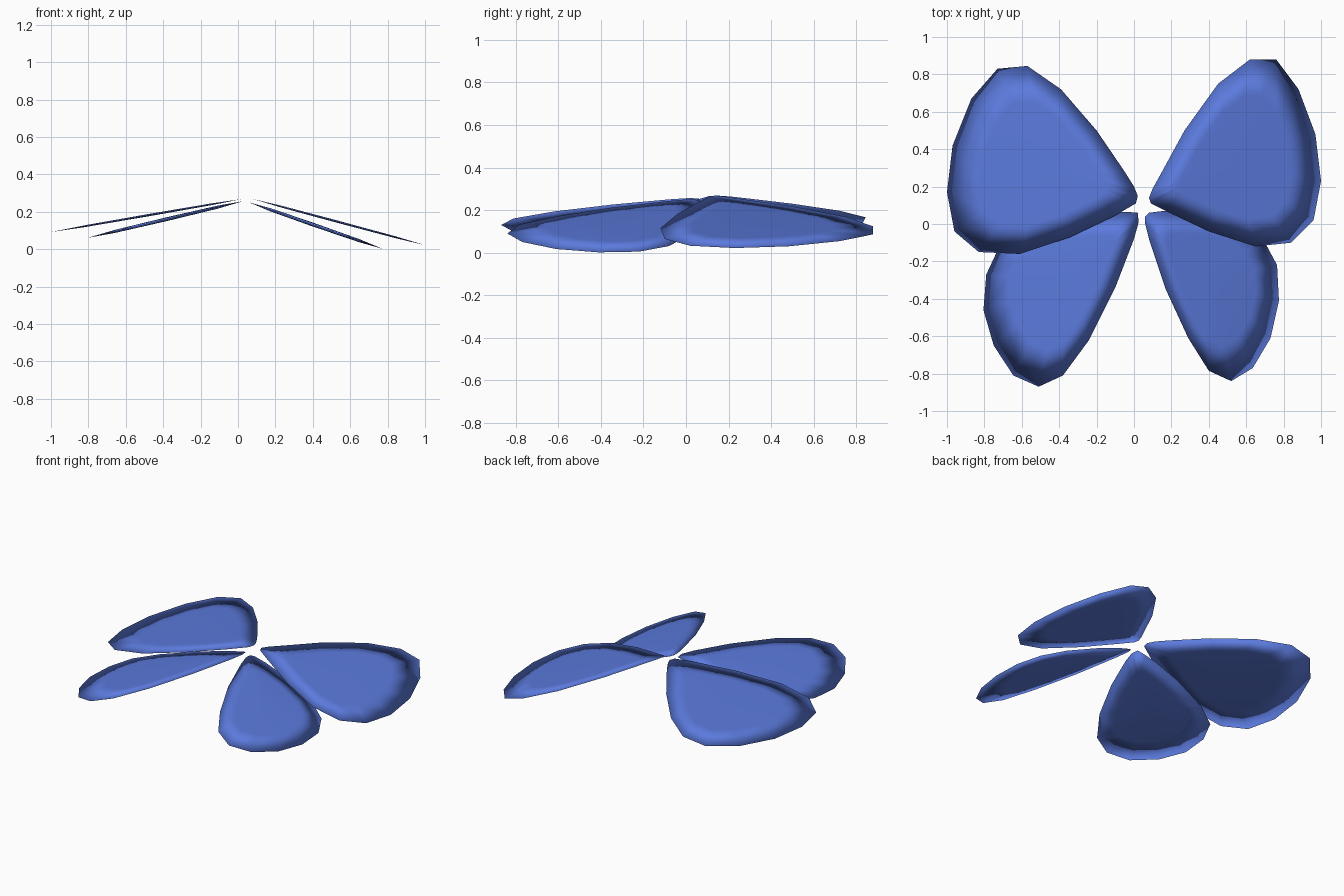
import bpy, bmesh
from mathutils import Vector

blue = bpy.data.materials.new("wing blue")
blue.diffuse_color = (0.105, 0.195, 0.72, 1)


def wing(name, outline, root_z, slope, thickness):
    """Thin lens-shaped petal on a sloping plane; outline starts at the root."""
    root_x = outline[0][0]
    side = 1 if outline[8][0] > 0 else -1
    normal = Vector((side * slope, 0, 1)).normalized()
    rim_pts = [Vector((x, y, root_z - slope * side * (x - root_x))) for x, y in outline]
    centre = sum(rim_pts, Vector()) / len(rim_pts)
    bm = bmesh.new()
    rim = [bm.verts.new(p) for p in rim_pts]
    n = len(rim)
    # Upper and lower skins share the rim, so the edge shades as rounded
    for sign in (1, -1):
        off = normal * (sign * thickness / 2)
        inner = [bm.verts.new(centre.lerp(p, 0.66) + off * 0.8) for p in rim_pts]
        mid = bm.verts.new(centre + off)
        for i in range(n):
            j = (i + 1) % n
            bm.faces.new((rim[i], rim[j], inner[j], inner[i]))
            bm.faces.new((inner[i], inner[j], mid))
    bmesh.ops.recalc_face_normals(bm, faces=bm.faces)
    for f in bm.faces:
        f.smooth = True
    mesh = bpy.data.meshes.new(name)
    bm.to_mesh(mesh)
    bm.free()
    mesh.materials.append(blue)
    bpy.context.collection.objects.link(bpy.data.objects.new(name, mesh))


# Fore wings
wing("right_fore_wing", [
    (0.08, 0.14), (0.10, 0.19), (0.15, 0.28), (0.27, 0.50), (0.45, 0.75), (0.62, 0.88),
    (0.76, 0.88), (0.88, 0.72), (0.97, 0.48), (1.00, 0.23), (0.96, 0.02), (0.84, -0.10),
    (0.65, -0.12), (0.40, -0.04), (0.19, 0.06), (0.09, 0.11)], 0.268, 0.268, 0.012)
wing("left_fore_wing", [
    (0.02, 0.15), (0.00, 0.20), (-0.05, 0.28), (-0.20, 0.50), (-0.39, 0.72), (-0.57, 0.845),
    (-0.73, 0.83), (-0.87, 0.67), (-0.97, 0.42), (-1.00, 0.17), (-0.96, -0.04), (-0.83, -0.15),
    (-0.61, -0.16), (-0.34, -0.07), (-0.11, 0.04), (0.01, 0.11)], 0.268, 0.173, 0.012)

# Hind wings
wing("right_hind_wing", [
    (0.06, 0.04), (0.06, 0.00), (0.08, -0.08), (0.17, -0.35), (0.29, -0.61), (0.40, -0.785),
    (0.52, -0.84), (0.635, -0.77), (0.73, -0.61), (0.775, -0.41), (0.765, -0.22), (0.69, -0.08),
    (0.55, 0.01), (0.33, 0.065), (0.16, 0.07), (0.08, 0.06)], 0.25, 0.348, 0.02)
wing("left_hind_wing", [
    (0.02, 0.06), (0.025, 0.01), (0.00, -0.08), (-0.10, -0.34), (-0.24, -0.62), (-0.38, -0.81),
    (-0.51, -0.87), (-0.645, -0.81), (-0.75, -0.65), (-0.805, -0.46), (-0.79, -0.27), (-0.72, -0.12),
    (-0.57, -0.03), (-0.32, 0.04), (-0.12, 0.065), (-0.04, 0.065)], 0.255, 0.236, 0.02)
